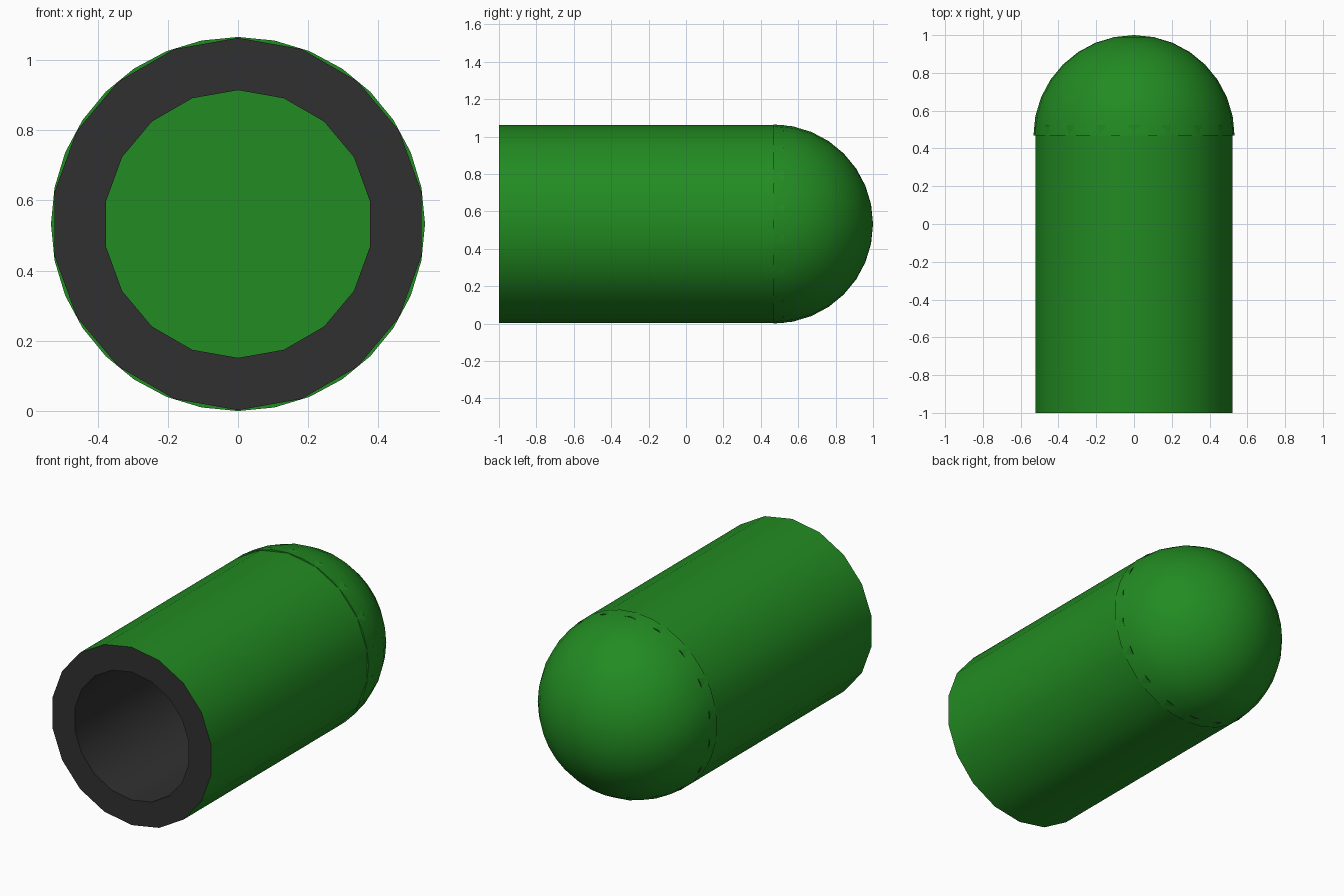
import bpy, bmesh, math

if "Cube" in bpy.data.objects:
    bpy.data.objects.remove(bpy.data.objects["Cube"])

CZ = 0.5325  # height of the long axis


def material(name, rgb):
    m = bpy.data.materials.new(name)
    m.diffuse_color = (*rgb, 1)
    m.use_nodes = True
    m.node_tree.nodes["Principled BSDF"].inputs["Base Color"].default_value = m.diffuse_color
    return m


def lathe(name, profile, sides, mats, band_mats=None):
    """Revolve a closed (radius, y) profile about the long axis."""
    bm = bmesh.new()
    rings = []
    for r, y in profile:
        rings.append([bm.verts.new((r * math.sin(2 * math.pi * k / sides), y,
                                    CZ + r * math.cos(2 * math.pi * k / sides)))
                      for k in range(sides)])
    for i, a in enumerate(rings):
        b = rings[(i + 1) % len(rings)]
        for k in range(sides):
            j = (k + 1) % sides
            f = bm.faces.new((a[k], a[j], b[j], b[k]))
            f.material_index = band_mats[i] if band_mats else 0
    # collapse rings of zero radius into single points
    bmesh.ops.remove_doubles(bm, verts=bm.verts, dist=1e-5)
    bmesh.ops.recalc_face_normals(bm, faces=bm.faces)
    me = bpy.data.meshes.new(name)
    bm.to_mesh(me)
    bm.free()
    ob = bpy.data.objects.new(name, me)
    bpy.context.collection.objects.link(ob)
    for m in mats:
        me.materials.append(m)
    bpy.ops.object.select_all(action='DESELECT')
    ob.select_set(True)
    bpy.context.view_layer.objects.active = ob
    bpy.ops.object.shade_smooth_by_angle(angle=math.radians(30))
    return ob


green = material("green", (0.016, 0.258, 0.016))
dark = material("dark_grey", (0.03, 0.03, 0.03))

# Hollow tube: green outside, dark ends and bore
R, BORE = 0.53, 0.381
lathe("tube", [(R, -1), (R, 0.525), (BORE, 0.525), (BORE, -1)], 18,
      [green, dark], [0, 1, 1, 1])

# Solid half-sphere closing the back, its flat side forming the bore floor
D = 0.5325
Y0 = 1 - D
arc = [(D * math.cos(math.pi * i / 16), Y0 + D * math.sin(math.pi * i / 16))
       for i in range(8)]
lathe("dome", arc + [(0, 1), (0, Y0)], 32, [green],)
